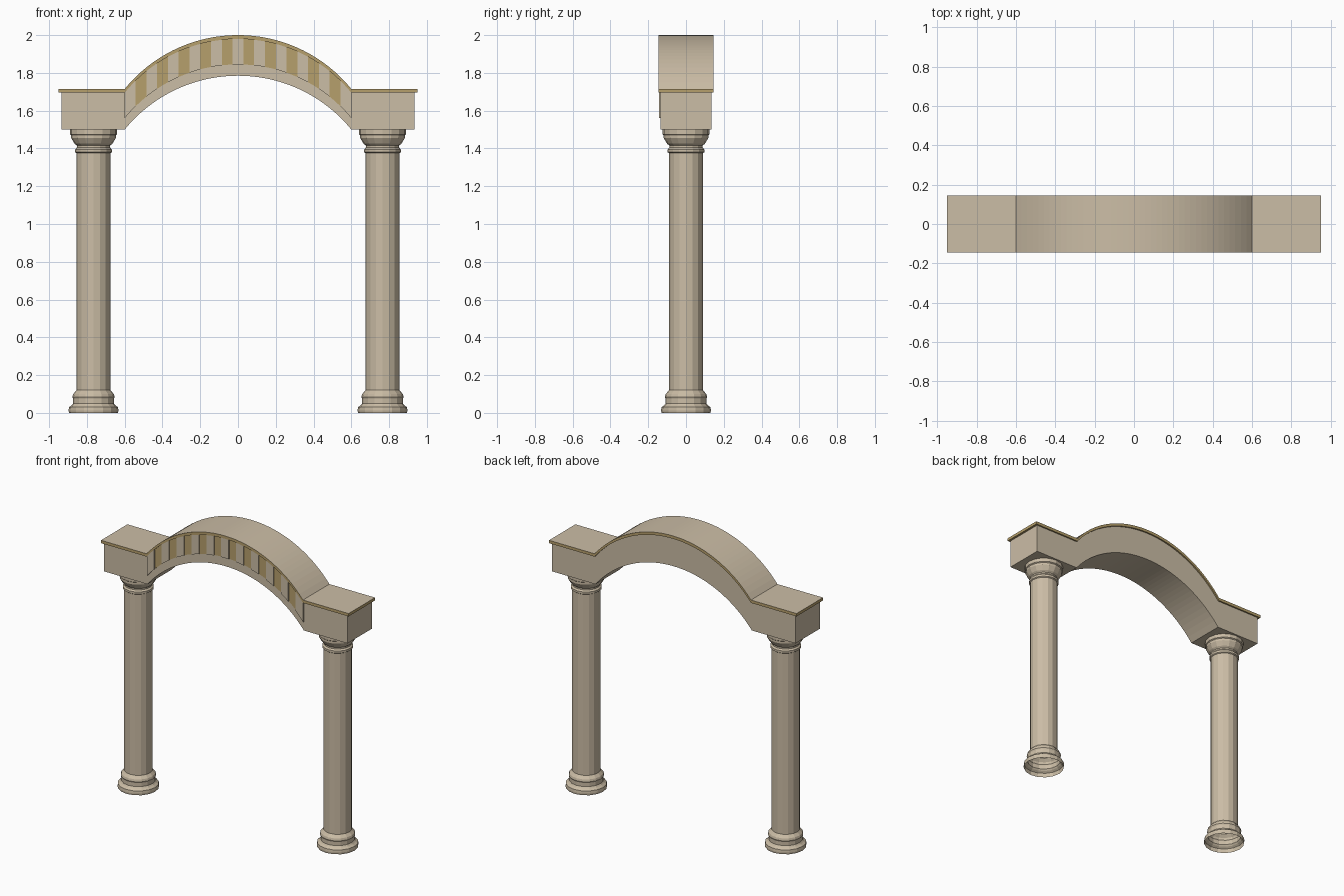
import bpy, bmesh, math

if "Cube" in bpy.data.objects:
    bpy.data.objects.remove(bpy.data.objects["Cube"])

def material(name, rgb):
    m = bpy.data.materials.new(name)
    m.diffuse_color = (*rgb, 1)
    m.use_nodes = True
    m.node_tree.nodes["Principled BSDF"].inputs["Base Color"].default_value = m.diffuse_color
    return m

STONE = material("stone", (0.60, 0.51, 0.38))
GOLD = material("ochre", (0.47, 0.35, 0.15))
HALF, RISE = 0.6, 0.285
R = (HALF**2 + RISE**2) / (2 * RISE)

def arc(x):
    """Height of the arch curve above its springing line."""
    return math.sqrt(R * R - x * x) - R + RISE if abs(x) < HALF else 0.0

def finish(name, bm, mats):
    me = bpy.data.meshes.new(name)
    bm.to_mesh(me)
    bm.free()
    for m in mats:
        me.materials.append(m)
    ob = bpy.data.objects.new(name, me)
    bpy.context.collection.objects.link(ob)
    return ob

def band(name, xs, z0, z1, y0, y1, mats):
    """Solid strip following the arch; a second material goes on its top."""
    bm = bmesh.new()
    rows = [[bm.verts.new((x, y, z + arc(x)))
             for y, z in ((y0, z0), (y1, z0), (y1, z1), (y0, z1))] for x in xs]
    for a, b in zip(rows, rows[1:]):
        for i in range(4):
            j = (i + 1) % 4
            f = bm.faces.new((a[i], a[j], b[j], b[i]))
            f.material_index = 1 if i == 2 and len(mats) > 1 else 0
    bm.faces.new(rows[0])
    bm.faces.new(rows[-1])
    bmesh.ops.recalc_face_normals(bm, faces=bm.faces)
    return finish(name, bm, mats)

def steps(a, b, n):
    return [a + (b - a) * i / n for i in range(n + 1)]

# Arch with its end blocks, and the thin coping above
curve = steps(-HALF, HALF, 42)
band("arch_body", [-0.935] + curve + [0.935], 1.5, 1.695, -0.135, 0.135, [STONE])
band("coping", [-0.95] + curve + [0.95], 1.695, 1.715, -0.145, 0.145, [GOLD, STONE])

# Alternating raised stone blocks and ochre infill on the front
w = 2 * HALF / 21
for k in range(21):
    xs = steps(-HALF + k * w, -HALF + (k + 1) * w, 2)
    if k % 2:
        band(f"infill_{k}", xs, 1.56, 1.695, -0.1365, -0.13, [GOLD])
    else:
        band(f"voussoir_{k}", xs, 1.56, 1.695, -0.143, -0.13, [STONE])

# Turned columns, open at the bottom
PROFILE = [(0.13, 0), (0.132, 0.012), (0.13, 0.03), (0.116, 0.04), (0.108, 0.05),
           (0.108, 0.075), (0.112, 0.085), (0.108, 0.10), (0.094, 0.115), (0.09, 0.12),
           (0.09, 1.375), (0.097, 1.38), (0.097, 1.395), (0.088, 1.405), (0.088, 1.415),
           (0.10, 1.425), (0.118, 1.455), (0.118, 1.47), (0.125, 1.475), (0.125, 1.5)]
SIDES = 16
for side, cx in (("left", -0.765), ("right", 0.765)):
    bm = bmesh.new()
    rings = [[bm.verts.new((cx + r * math.cos(math.tau * i / SIDES),
                            r * math.sin(math.tau * i / SIDES), z))
              for i in range(SIDES)] for r, z in PROFILE]
    for a, b in zip(rings, rings[1:]):
        for i in range(SIDES):
            j = (i + 1) % SIDES
            bm.faces.new((a[i], a[j], b[j], b[i]))
    bm.faces.new(rings[-1])
    finish(f"{side}_column", bm, [STONE])
